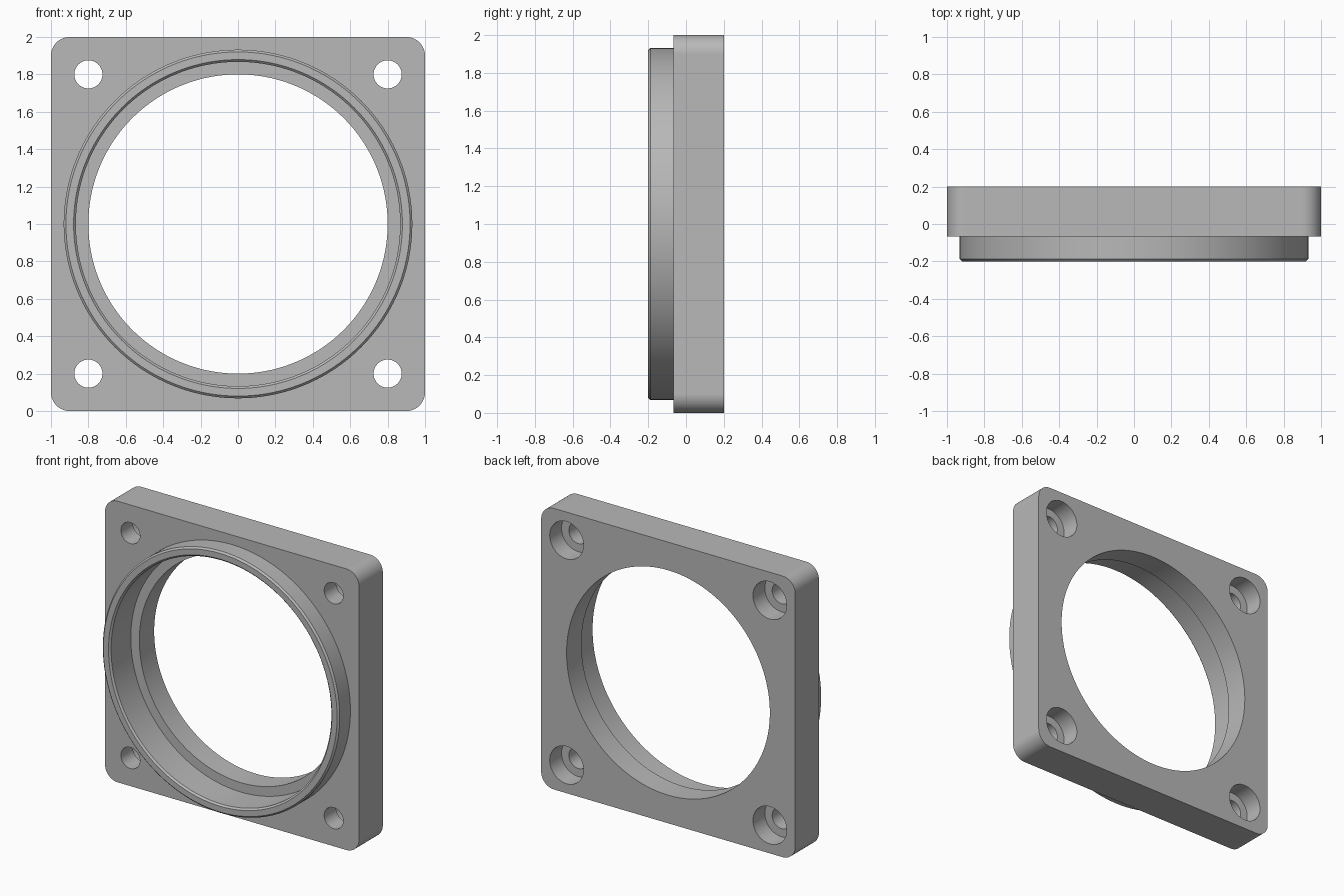
import bpy
import bmesh
from math import sin, cos, tau, radians

cube = bpy.data.objects.get("Cube")
if cube:
    bpy.data.objects.remove(cube, do_unlink=True)

# Main dimensions
FRONT, FACE, STEP, BACK = -0.2, -0.067, 0.033, 0.2
COLLAR_R, RECESS_R, BORE_R, CHAMFER = 0.932, 0.867, 0.8, 0.012
HOLE_R, SINK_R, SINK_DEPTH, HOLE_POS = 0.075, 0.133, 0.133, 0.8

grey = bpy.data.materials.new("plain_grey")
grey.use_nodes = True
grey.diffuse_color = (0.48, 0.48, 0.48, 1)
grey.node_tree.nodes["Principled BSDF"].inputs["Base Color"].default_value = grey.diffuse_color


def make_object(name, bm):
    bmesh.ops.recalc_face_normals(bm, faces=bm.faces)
    mesh = bpy.data.meshes.new(name)
    bm.to_mesh(mesh)
    bm.free()
    mesh.materials.append(grey)
    obj = bpy.data.objects.new(name, mesh)
    bpy.context.collection.objects.link(obj)
    return obj


def lathe(name, profile, x=0, z=1, segments=160):
    """Solid turned about the y direction from (radius, y) points."""
    bm = bmesh.new()
    rings = [[bm.verts.new((x + r * cos(tau * i / segments), y, z + r * sin(tau * i / segments)))
              for i in range(segments)] for r, y in profile]
    for a, b in zip(rings, rings[1:]):
        for i in range(segments):
            j = (i + 1) % segments
            bm.faces.new((a[i], a[j], b[j], b[i]))
    bm.faces.new(rings[0])
    bm.faces.new(rings[-1])
    return make_object(name, bm)


def combine(target, tool, operation):
    """Apply a boolean and discard the tool."""
    mod = target.modifiers.new(operation.lower(), "BOOLEAN")
    mod.operation, mod.object, mod.solver = operation, tool, "EXACT"
    bpy.context.view_layer.update()
    graph = bpy.context.evaluated_depsgraph_get()
    result = bpy.data.meshes.new_from_object(target.evaluated_get(graph))
    target.modifiers.clear()
    target.data = result
    bpy.data.objects.remove(tool, do_unlink=True)


# Square plate with rounded corners
bm = bmesh.new()
bmesh.ops.create_cube(bm, size=1)
for v in bm.verts:
    v.co = (v.co.x * 2, BACK if v.co.y > 0 else FACE, v.co.z * 2 + 1)
corners = [e for e in bm.edges if abs(e.verts[0].co.y - e.verts[1].co.y) > 0.1]
bmesh.ops.bevel(bm, geom=corners, offset=0.1, segments=12, profile=0.5, affect="EDGES")
flange = make_object("mounting_flange", bm)

# Raised front collar with a chamfered outer rim
collar = lathe("collar", [(COLLAR_R - CHAMFER, FRONT), (COLLAR_R, FRONT + CHAMFER), (COLLAR_R, 0)])
combine(flange, collar, "UNION")

# Stepped bore with a chamfered inner rim
bore = lathe("bore_cutter", [
    (RECESS_R + 2 * CHAMFER, FRONT - CHAMFER), (RECESS_R, FRONT + CHAMFER),
    (RECESS_R, STEP), (BORE_R, STEP), (BORE_R, BACK + 0.1)])
combine(flange, bore, "DIFFERENCE")

# Screw holes, counterbored from the back
for sx in (-1, 1):
    for sz in (-1, 1):
        hole = lathe("hole_cutter", [
            (HOLE_R, FACE - 0.1), (HOLE_R, BACK - SINK_DEPTH),
            (SINK_R, BACK - SINK_DEPTH), (SINK_R, BACK + 0.1)],
            sx * HOLE_POS, 1 + sz * HOLE_POS, 48)
        combine(flange, hole, "DIFFERENCE")

# Smooth round walls, crisp edges
bpy.ops.object.select_all(action="DESELECT")
flange.select_set(True)
bpy.context.view_layer.objects.active = flange
bpy.ops.object.shade_smooth_by_angle(angle=radians(30))
weighted = flange.modifiers.new("even_shading", "WEIGHTED_NORMAL")
weighted.keep_sharp = True
